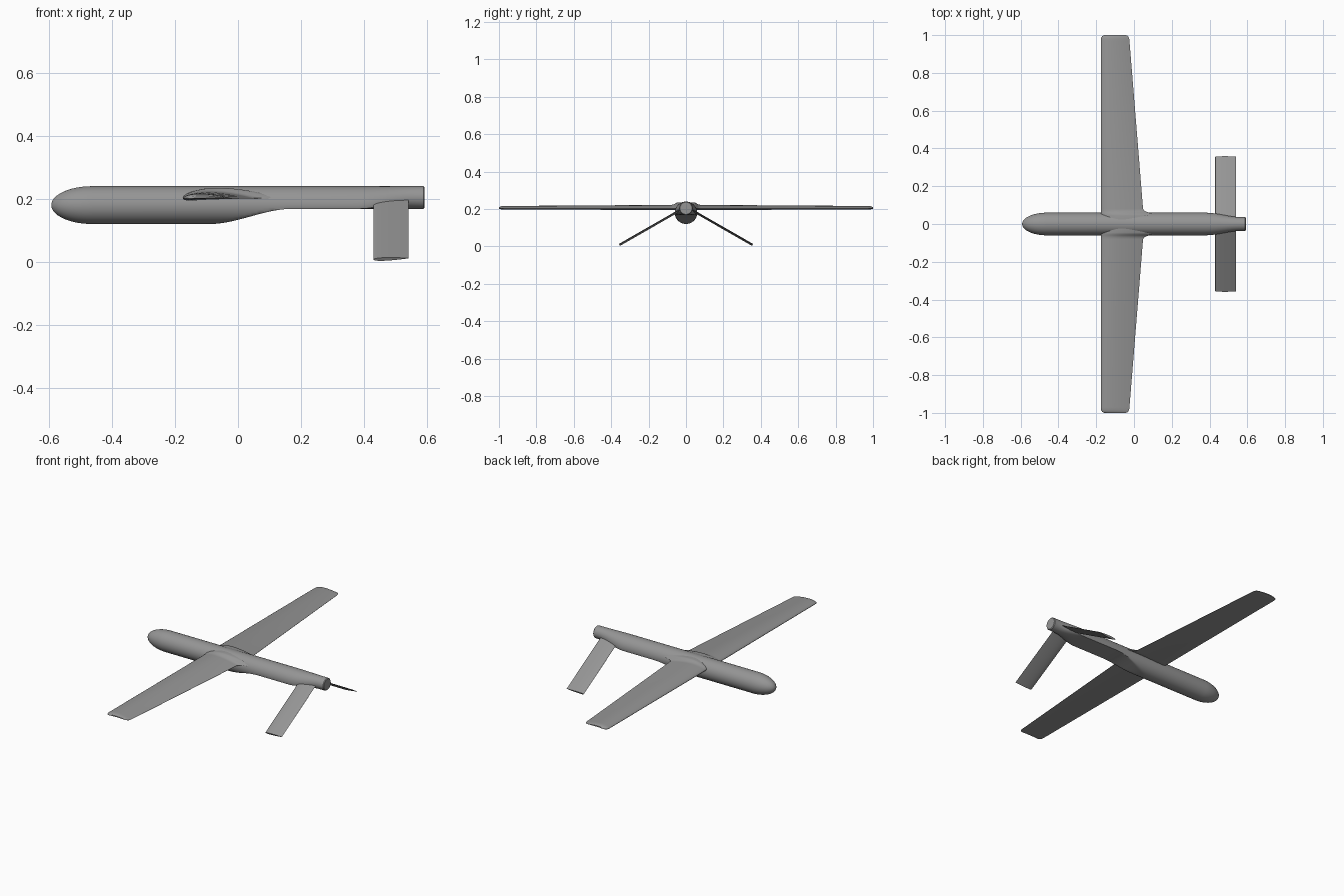
import bpy, bmesh, math
from mathutils import Vector

if "Cube" in bpy.data.objects:
    bpy.data.objects.remove(bpy.data.objects["Cube"])

# dark grey finish shared by all parts
GREY = bpy.data.materials.new("dark_grey")
GREY.diffuse_color = (.3, .3, .3, 1)
GREY.use_nodes = True
GREY.node_tree.nodes["Principled BSDF"].inputs["Base Color"].default_value = GREY.diffuse_color


def loft(name, rings, angle=40):
    """Skin a list of equal-length point rings and cap both ends."""
    bm = bmesh.new()
    loops = [[bm.verts.new(p) for p in r] for r in rings]
    n = len(loops[0])
    for a, b in zip(loops, loops[1:]):
        for i in range(n):
            j = (i + 1) % n
            bm.faces.new((a[i], a[j], b[j], b[i]))
    bm.faces.new(loops[0])
    bm.faces.new(loops[-1])
    bmesh.ops.recalc_face_normals(bm, faces=bm.faces)
    me = bpy.data.meshes.new(name)
    bm.to_mesh(me)
    bm.free()
    me.materials.append(GREY)
    ob = bpy.data.objects.new(name, me)
    bpy.context.collection.objects.link(ob)
    bpy.ops.object.select_all(action='DESELECT')
    ob.select_set(True)
    bpy.context.view_layer.objects.active = ob
    bpy.ops.object.shade_smooth_by_angle(angle=math.radians(angle))
    return ob


def airfoil(t, camber, n=16):
    """Closed unit-chord section: (chord position, height) pairs."""
    def pt(u, side):
        x = (1 - math.cos(math.pi * u)) / 2
        h = 5 * t * (.2969 * x**.5 - .126 * x - .3516 * x**2 + .2843 * x**3 - .1015 * x**4)
        c = camber * (1 - ((x - .4) / (.4 if x < .4 else .6))**2)
        return x, c + side * (h + .002)
    return [pt(i / n, 1) for i in range(n + 1)] + [pt(i / n, -1) for i in range(n, -1, -1)]


def smooth(a, b, x):
    t = min(1, max(0, (x - a) / (b - a)))
    return t * t * (3 - 2 * t)


# fuselage: round nose, belly cut rising to a flat underside, round tail end
R, CZ, N = .06, .18, 48
NOSE, TAIL = -.5925, .5925


def body_ring(x, scale=1):
    r = R * scale
    floor = CZ - r + .048 * smooth(-.09, .17, x)
    k = smooth(.38, .57, x)
    ring = []
    for i in range(N):
        a = 2 * math.pi * i / N
        c, s = math.cos(a), math.sin(a)
        y1, z1 = r * c, max(CZ + r * s, floor)
        y2, z2 = .036 * c, .204 + .036 * s
        ring.append((x, y1 + (y2 - y1) * k, z1 + (z2 - z1) * k))
    return ring


rings = []
for i in range(13):
    a = math.radians(2 + 88 * i / 12)
    rings.append(body_ring(NOSE + .13 * (1 - math.cos(a)), math.sin(a)))
rings += [body_ring(-.09 + .26 * i / 14) for i in range(15)]
rings += [body_ring(.38 + .19 * i / 8) for i in range(9)]
rings.append(body_ring(TAIL - .004))
rings.append([(TAIL, y * .9, .204 + (z - .204) * .9) for _, y, z in body_ring(TAIL)])
loft("fuselage", rings)

# wing with root fairing: y, leading x, trailing x, leading z, thickness, camber
half = [
    (.000, -.175, .130, .203, .110, .050),
    (.045, -.175, .128, .203, .110, .050),
    (.054, -.175, .110, .203, .110, .048),
    (.060, -.175, .078, .202, .112, .045),
    (.070, -.175, .055, .201, .112, .042),
    (.080, -.175, .048, .201, .110, .040),
    (.970, -.175, -.024, .202, .110, .040),
    (.985, -.174, -.026, .202, .100, .038),
    (.995, -.168, -.032, .202, .080, .036),
    (1.00, -.158, -.043, .202, .050, .034)]
stations = [(-s[0],) + s[1:] for s in reversed(half[1:])] + half
loft("wing", [[(le + u * (te - le), y, z + h * (te - le)) for u, h in airfoil(t, c)]
              for y, le, te, z, t, c in stations], 50)

# inverted V tail fins, sloping down 30 degrees, trailing edge slightly raised
for side, label in ((1, "left"), (-1, "right")):
    root, tip = Vector((.43, side * .02, .199)), Vector((.43, side * .355, .007))
    span = (tip - root).normalized()
    up = Vector((0, -span.z * side, abs(span.y)))
    up.y = abs(span.z) * side
    sec = airfoil(.10, 0)
    loft("tail_fin_" + label,
         [[p + Vector((u * .111, 0, 0)) + up * (h * .111 + u * .005) for u, h in sec]
          for p in (root, tip)])
